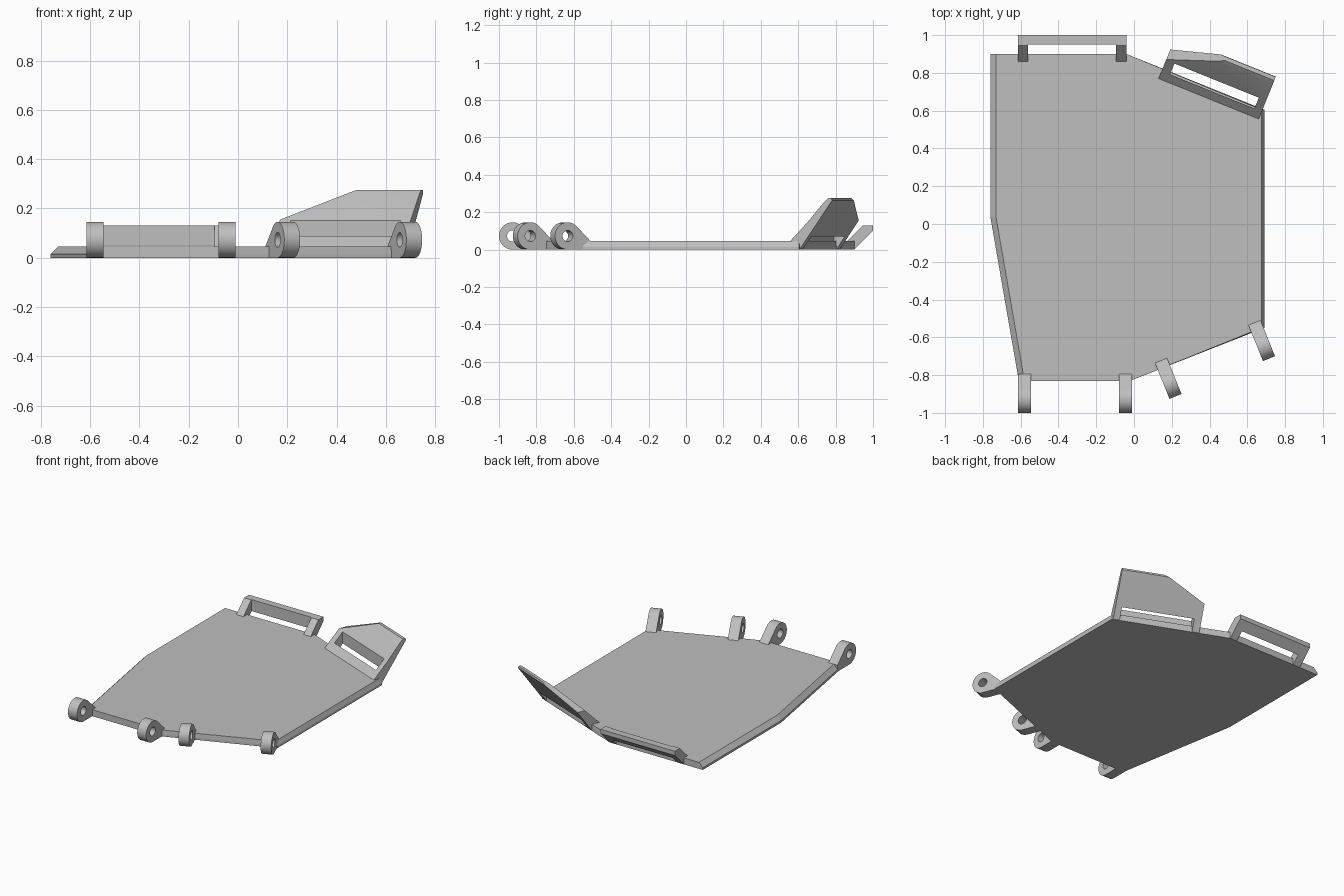
import bpy, bmesh, math
from mathutils import Matrix, Vector

if "Cube" in bpy.data.objects:
    bpy.data.objects.remove(bpy.data.objects["Cube"], do_unlink=True)

grey = bpy.data.materials.new("plain_grey")
grey.use_nodes = True
GREY = (0.52, 0.52, 0.52, 1)
grey.diffuse_color = GREY
grey.node_tree.nodes["Principled BSDF"].inputs["Base Color"].default_value = GREY


def loft(name, rings):
    """Solid skinned through rings of equal point count."""
    bm = bmesh.new()
    loops = [[bm.verts.new(p) for p in ring] for ring in rings]
    n = len(loops[0])
    for a, b in zip(loops, loops[1:]):
        for i in range(n):
            j = (i + 1) % n
            bm.faces.new((a[i], a[j], b[j], b[i]))
    bm.faces.new(loops[0])
    bm.faces.new(loops[-1])
    bmesh.ops.recalc_face_normals(bm, faces=bm.faces)
    mesh = bpy.data.meshes.new(name)
    bm.to_mesh(mesh)
    bm.free()
    mesh.materials.append(grey)
    obj = bpy.data.objects.new(name, mesh)
    bpy.context.collection.objects.link(obj)
    return obj


def prism(name, profile, start, end):
    """Profile in the (y, z) plane extruded along x."""
    return loft(name, [[(x, y, z) for y, z in profile] for x in (start, end)])


def cut(obj, cutter):
    """Subtract the cutter, bake the result and discard the cutter."""
    mod = obj.modifiers.new("cut", 'BOOLEAN')
    mod.object = cutter
    mod.solver = 'EXACT'
    cutter.hide_render = True
    graph = bpy.context.evaluated_depsgraph_get()
    mesh = bpy.data.meshes.new_from_object(obj.evaluated_get(graph))
    obj.modifiers.clear()
    obj.data = mesh
    bpy.data.objects.remove(cutter, do_unlink=True)


def box_profile(y0, y1, z0=-0.1, z1=0.5):
    return [(y0, z0), (y1, z0), (y1, z1), (y0, z1)]


def place(obj, x, y, degrees):
    obj.matrix_world = Matrix.Translation((x, y, 0)) @ Matrix.Rotation(math.radians(degrees), 4, 'Z')


def smooth(obj):
    bpy.ops.object.select_all(action='DESELECT')
    obj.select_set(True)
    bpy.context.view_layer.objects.active = obj
    bpy.ops.object.shade_smooth_by_angle(angle=math.radians(30))


# Base plate with bevelled left and right edges
def outline(left, right, z):
    return [(x, y, z) for x, y in (
        (-0.76 + left, 0.9), (-0.04, 0.9), (0.69 - right, 0.605), (0.69 - right, -0.55),
        (-0.02, -0.83), (-0.61 + left, -0.83), (-0.76 + left, 0.035))]


loft("base_plate", [outline(0, 0, 0), outline(0, 0, 0.015), outline(0.03, 0.015, 0.045)])

# Four pierced hinge lugs along the front edges
R, REACH, WIDTH = 0.073, 0.132, 0.069


def circle(radius, first, last, steps):
    angles = [math.radians(first + (last - first) * i / steps) for i in range(steps + 1)]
    return [(REACH + radius * math.cos(a), R + radius * math.sin(a)) for a in angles]


lug_profile = [(0, 0)] + circle(R, -90, 135, 24) + [(0, 0.045)]
for name, x, y, turn in (("hinge_lug_outer_right", -0.545, -0.795, 180),
                         ("hinge_lug_inner_right", -0.01, -0.795, 180),
                         ("hinge_lug_inner_left", 0.175, -0.71, 202),
                         ("hinge_lug_outer_left", 0.67, -0.51, 202)):
    lug = prism(name, lug_profile, 0, WIDTH)
    cut(lug, prism("pin_hole", circle(0.03, 0, 360, 24)[:-1], -0.1, 0.2))
    place(lug, x, y, turn)
    smooth(lug)

# Slanted rear rail on two legs
rail = prism("rear_rail", [(0.86, 0.045), (0.945, 0.13), (1, 0.13), (1, 0.1), (0.9, 0)], -0.615, -0.04)
cut(rail, prism("rail_gap", box_profile(0.8, 0.95), -0.56, -0.095))

# Slotted tongue rising from the angled rear edge
LENGTH = 0.572
tongue = prism("rear_tongue", [(0, 0.045), (0.1, 0.145), (0.2, 0.258), (0.22, 0.275),
                               (0.24, 0.275), (0.242, 0.262), (0.155, 0.14), (0.055, 0)], 0, LENGTH)
cut(tongue, prism("tongue_slot", box_profile(0.043, 0.105), 0.048, 0.53))

# Sloping end of the tongue
bm = bmesh.new()
bm.from_mesh(tongue.data)
bmesh.ops.bisect_plane(bm, geom=bm.verts[:] + bm.edges[:] + bm.faces[:], plane_co=(0, 0, 0.155),
                       plane_no=Vector((-0.414, 0, 1)).normalized(), clear_outer=True)
bmesh.ops.holes_fill(bm, edges=[e for e in bm.edges if e.is_boundary], sides=0)
bmesh.ops.recalc_face_normals(bm, faces=bm.faces)
bm.to_mesh(tongue.data)
bm.free()
place(tongue, 0.13, 0.77, -22)
smooth(tongue)
